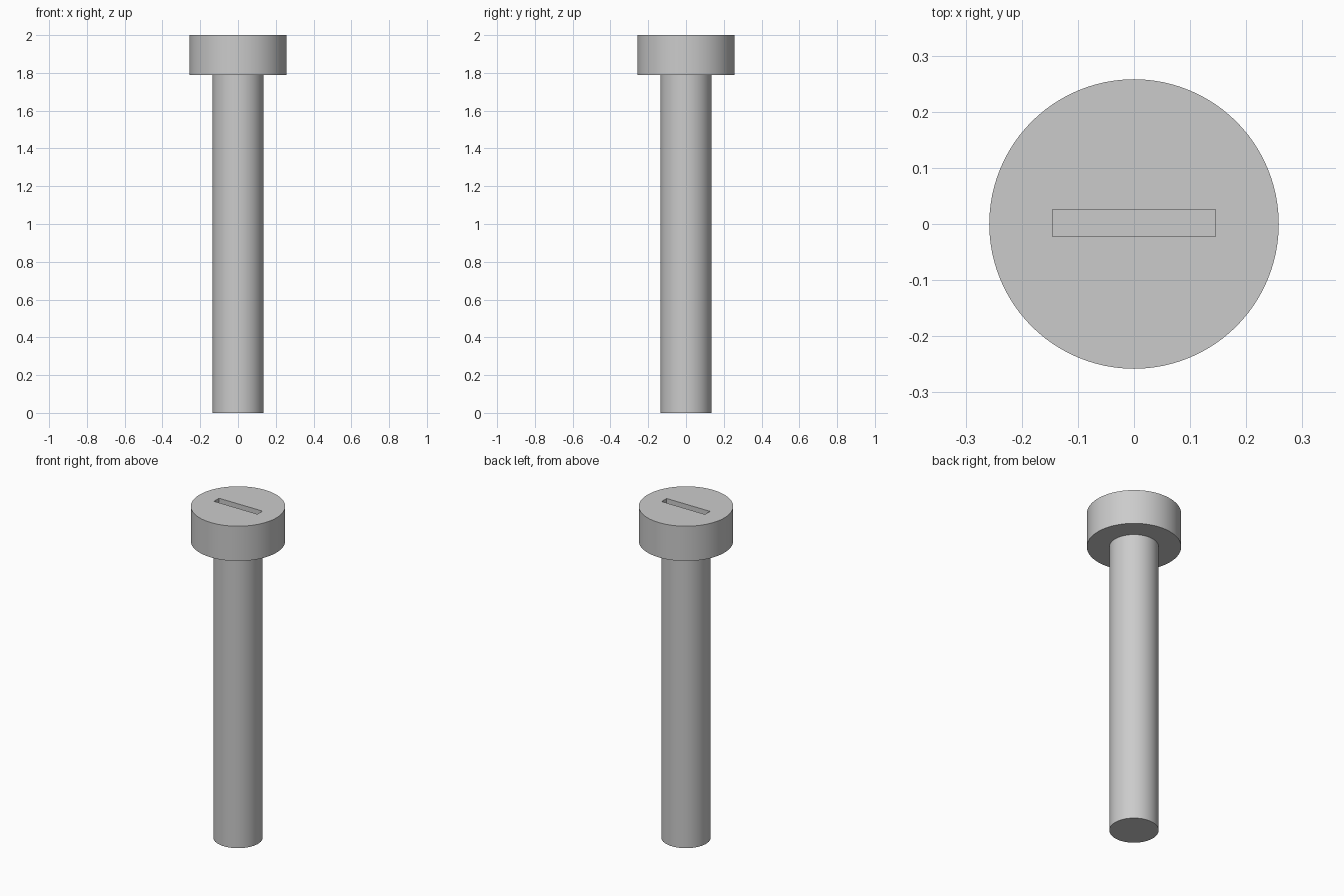
import bpy

default = bpy.data.objects.get("Cube")
if default:
    bpy.data.objects.remove(default, do_unlink=True)

steel = bpy.data.materials.new("grey_steel")
steel.use_nodes = True
colour = (0.6, 0.6, 0.6, 1)
steel.diffuse_color = colour
steel.node_tree.nodes["Principled BSDF"].inputs["Base Color"].default_value = colour

HEAD_BOTTOM, HEAD_TOP = 1.79, 2.0


def cylinder(name, radius, bottom, top):
    bpy.ops.mesh.primitive_cylinder_add(
        vertices=96, radius=radius, depth=top - bottom,
        location=(0, 0, (bottom + top) / 2))
    obj = bpy.context.object
    obj.name = name
    obj.data.materials.append(steel)
    return obj


def smooth(obj):
    bpy.ops.object.select_all(action='DESELECT')
    obj.select_set(True)
    bpy.context.view_layer.objects.active = obj
    bpy.ops.object.shade_smooth_by_angle()


# Shaft and wide cylindrical head
shaft = cylinder("shaft", 0.135, 0, HEAD_BOTTOM)
head = cylinder("head", 0.258, HEAD_BOTTOM, HEAD_TOP)

# Screwdriver slot cut into the head
slot_depth = 0.05
bpy.ops.mesh.primitive_cube_add(size=1, location=(0, 0.002, HEAD_TOP))
cutter = bpy.context.object
cutter.name = "slot_cutter"
cutter.scale = (0.29, 0.048, slot_depth * 2)
cutter.hide_render = True
cutter.data.materials.append(steel)

cut = head.modifiers.new("slot", 'BOOLEAN')
cut.operation = 'DIFFERENCE'
cut.solver = 'EXACT'
cut.object = cutter
bpy.ops.object.select_all(action='DESELECT')
head.select_set(True)
bpy.context.view_layer.objects.active = head
bpy.ops.object.modifier_apply(modifier=cut.name)
bpy.data.objects.remove(cutter, do_unlink=True)

for part in (shaft, head):
    smooth(part)
